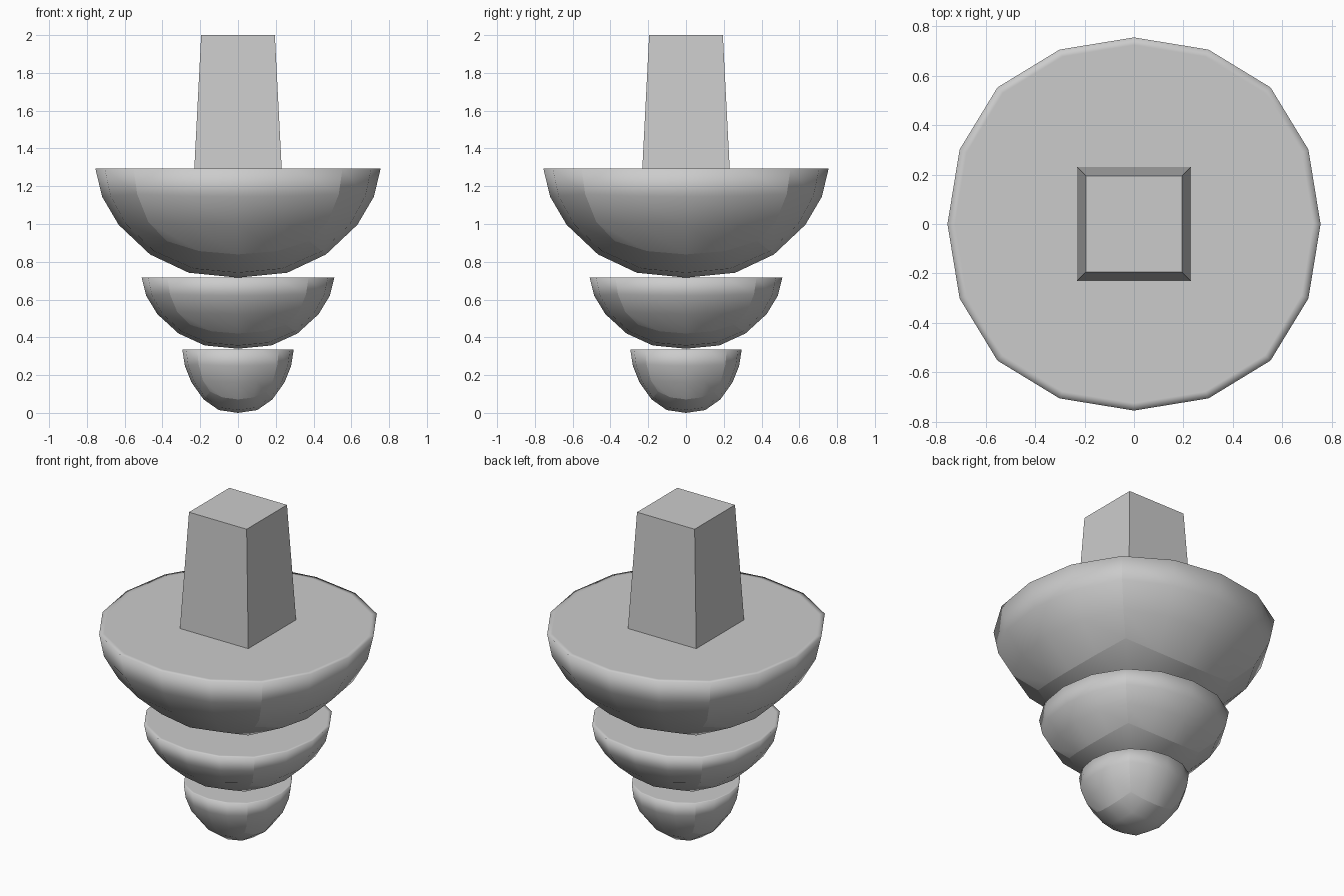
import bpy, bmesh
from mathutils import Vector

if "Cube" in bpy.data.objects:
    bpy.data.objects.remove(bpy.data.objects["Cube"])

# Normalised bowl rings: side-middle radius, side-middle depth, corner x=y, corner depth
RINGS = [(1.0, 0.0, 0.732, 0.0),
         (0.953, 0.257, 0.707, 0.235),
         (0.837, 0.515, 0.63, 0.487),
         (0.617, 0.787, 0.50, 0.665)]


def turn(x, y, k):
    for _ in range(k % 4):
        x, y = -y, x
    return x, y


def ring_points(m, dm, c, dc):
    """Sixteen points of a rounded square ring."""
    q, dq, h = c + (m - c) * 0.757, dc + (dm - dc) * 0.75, c * 0.545
    side = [(c, -c, dc), (q, -h, dq), (m, 0, dm), (q, h, dq)]
    return [(*turn(x, y, k), d) for k in range(4) for x, y, d in side]


def finish(bm, name):
    bmesh.ops.recalc_face_normals(bm, faces=bm.faces[:])
    me = bpy.data.meshes.new(name)
    bm.to_mesh(me)
    bm.free()
    ob = bpy.data.objects.new(name, me)
    bpy.context.collection.objects.link(ob)
    return ob


def bowl(name, radius, top, depth):
    bm = bmesh.new()

    def add(p):
        return bm.verts.new(Vector((p[0] * radius, p[1] * radius, top - p[2] * depth)))

    # side wall
    rings = [[add(p) for p in ring_points(*r)] for r in RINGS]
    for a, b in zip(rings, rings[1:]):
        for i in range(16):
            j = (i + 1) % 16
            bm.faces.new((a[i], a[j], b[j], b[i]))

    # rounded underside grid
    edge = rings[-1]
    inner = [add((*turn(x, y, k), d)) for k in range(4)
             for x, y, d in [(0.31, -0.31, 0.917), (0.345, 0, 0.955)]]
    centre = add((0, 0, 1))
    for k in range(4):
        r, n = 4 * k, 2 * k
        i0, i1, i2 = inner[n], inner[n + 1], inner[(n + 2) % 8]
        bm.faces.new((edge[r], edge[r + 1], i0, edge[r - 1]))
        bm.faces.new((edge[r + 1], edge[r + 2], i1, i0))
        bm.faces.new((edge[r + 2], edge[r + 3], i2, i1))
        bm.faces.new((inner[n - 1], i0, i1, centre))

    # flat top with a narrow rim band
    lip = [add((p[0] * 0.96, p[1] * 0.96, 0)) for p in ring_points(*RINGS[0])]
    for i in range(16):
        j = (i + 1) % 16
        bm.faces.new((rings[0][i], rings[0][j], lip[j], lip[i]))
    bm.faces.new(lip)

    # smooth shading, with creases along corners and lower edge
    for f in bm.faces:
        f.smooth = True
    for i in range(16):
        bm.edges.get((edge[i], edge[(i + 1) % 16])).smooth = False
    for a, b in zip(rings, rings[1:]):
        for i in range(0, 16, 4):
            bm.edges.get((a[i], b[i])).smooth = False
    return finish(bm, name)


def post(name, bottom, top, z0, z1):
    """Tapered square post."""
    bm = bmesh.new()
    bmesh.ops.create_cube(bm, size=2)
    for v in bm.verts:
        s, z = (top, z1) if v.co.z > 0 else (bottom, z0)
        v.co = (v.co.x * s, v.co.y * s, z)
    return finish(bm, name)


bowl("lower_tier", 0.295, 0.335, 0.335)
bowl("middle_tier", 0.51, 0.717, 0.377)
bowl("upper_tier", 0.755, 1.293, 0.577)
post("post", 0.232, 0.195, 1.28, 2.0)
